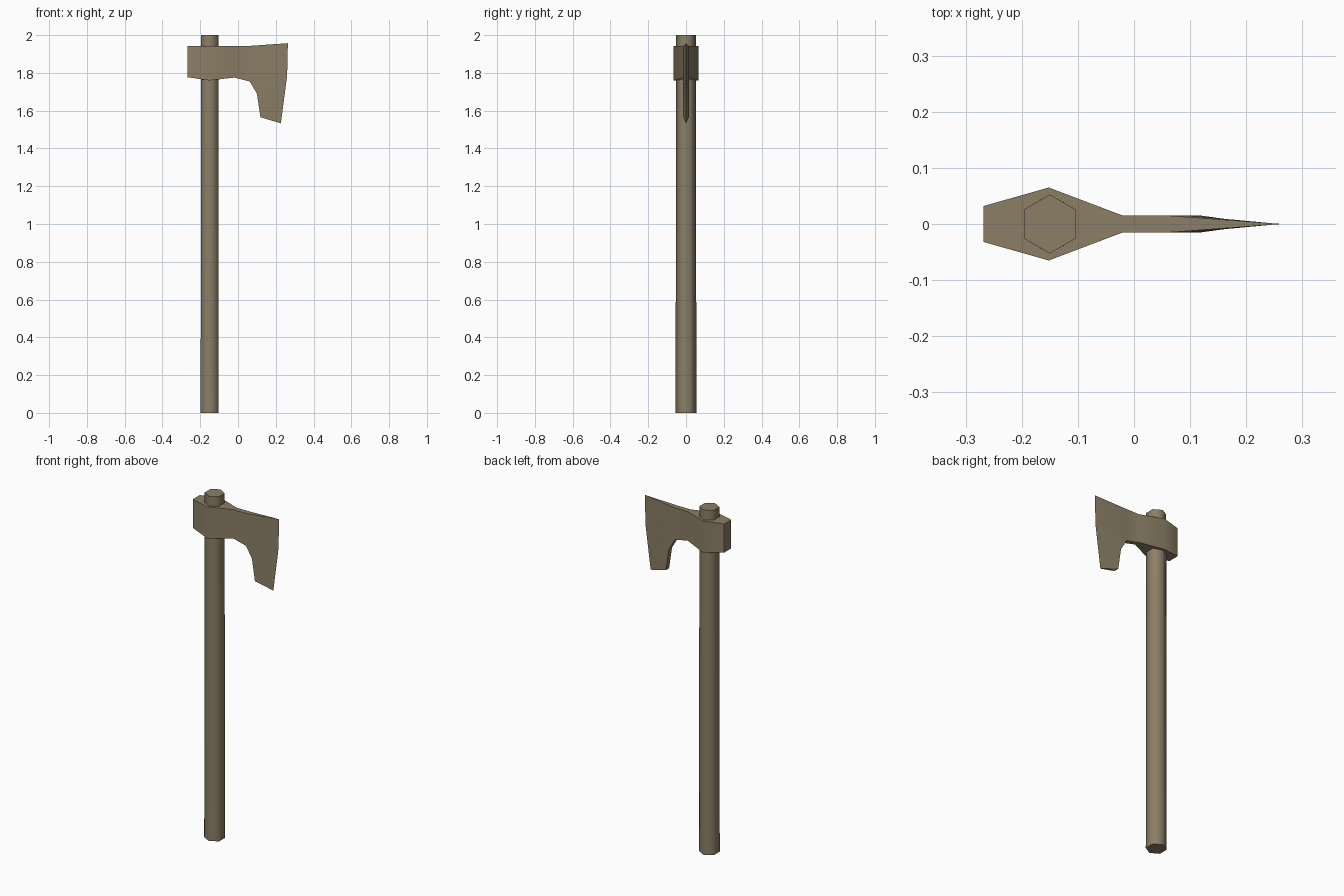
import bpy, bmesh, math

if "Cube" in bpy.data.objects:
    bpy.data.objects.remove(bpy.data.objects["Cube"])

mat = bpy.data.materials.new("weathered brown")
mat.diffuse_color = (0.26, 0.21, 0.133, 1)
mat.use_nodes = True
mat.node_tree.nodes["Principled BSDF"].inputs["Base Color"].default_value = mat.diffuse_color


def finish(name, bm):
    bmesh.ops.recalc_face_normals(bm, faces=bm.faces)
    mesh = bpy.data.meshes.new(name)
    bm.to_mesh(mesh)
    bm.free()
    mesh.materials.append(mat)
    ob = bpy.data.objects.new(name, mesh)
    bpy.context.collection.objects.link(ob)
    bpy.ops.object.select_all(action='DESELECT')
    ob.select_set(True)
    bpy.context.view_layer.objects.active = ob
    bpy.ops.object.shade_smooth_by_angle(angle=math.radians(65))


# Handle: slightly tapered hexagonal pole, corners towards front and back
bm = bmesh.new()
rings = [[bm.verts.new((-0.15 + r * math.cos(a), r * math.sin(a), z))
          for a in (math.radians(30 + 60 * i) for i in range(6))]
         for z, r in ((0, 0.055), (2, 0.0525))]
for i in range(6):
    j = (i + 1) % 6
    bm.faces.new((rings[0][i], rings[0][j], rings[1][j], rings[1][i]))
for ring in rings:
    bm.faces.new(ring)
finish("handle", bm)

# Axe head: poll, eye and neck sections as (x, half thickness, bottom, top)
bm = bmesh.new()
sections = [(-0.268, 0.032, 1.777, 1.943), (-0.152, 0.065, 1.76, 1.943),
            (-0.02, 0.015, 1.775, 1.943), (0.062, 0.015, 1.755, 1.943)]
loops = [[bm.verts.new(p) for p in ((x, -t, b), (x, t, b), (x, t, h), (x, -t, h))]
         for x, t, b, h in sections]
for p, q in zip(loops, loops[1:]):
    for i in range(4):
        j = (i + 1) % 4
        bm.faces.new((p[i], p[j], q[j], q[i]))
bm.faces.new(loops[0])

# Bearded blade: thick inner rim narrowing to a sharp cutting edge
edge = [bm.verts.new((x, 0, z)) for x, z in ((0.264, 1.957), (0.26, 1.785), (0.227, 1.533))]
beard = [[bm.verts.new((x, s * 0.015, z)) for s in (-1, 1)]
         for x, z in ((0.1, 1.69), (0.119, 1.565))]
neck = loops[-1]
rim = [(neck[3], neck[2]), (neck[0], neck[1])] + beard
for s in (0, 1):
    p = [pair[s] for pair in rim]
    bm.faces.new((p[0], p[1], edge[1], edge[0]))
    bm.faces.new((p[1], p[2], edge[1]))
    bm.faces.new((p[2], p[3], edge[2], edge[1]))
for a, b in zip(rim[1:], rim[2:]):
    bm.faces.new((a[0], a[1], b[1], b[0]))
bm.faces.new((rim[0][0], rim[0][1], edge[0]))
bm.faces.new((rim[3][0], rim[3][1], edge[2]))
finish("axe_head", bm)
